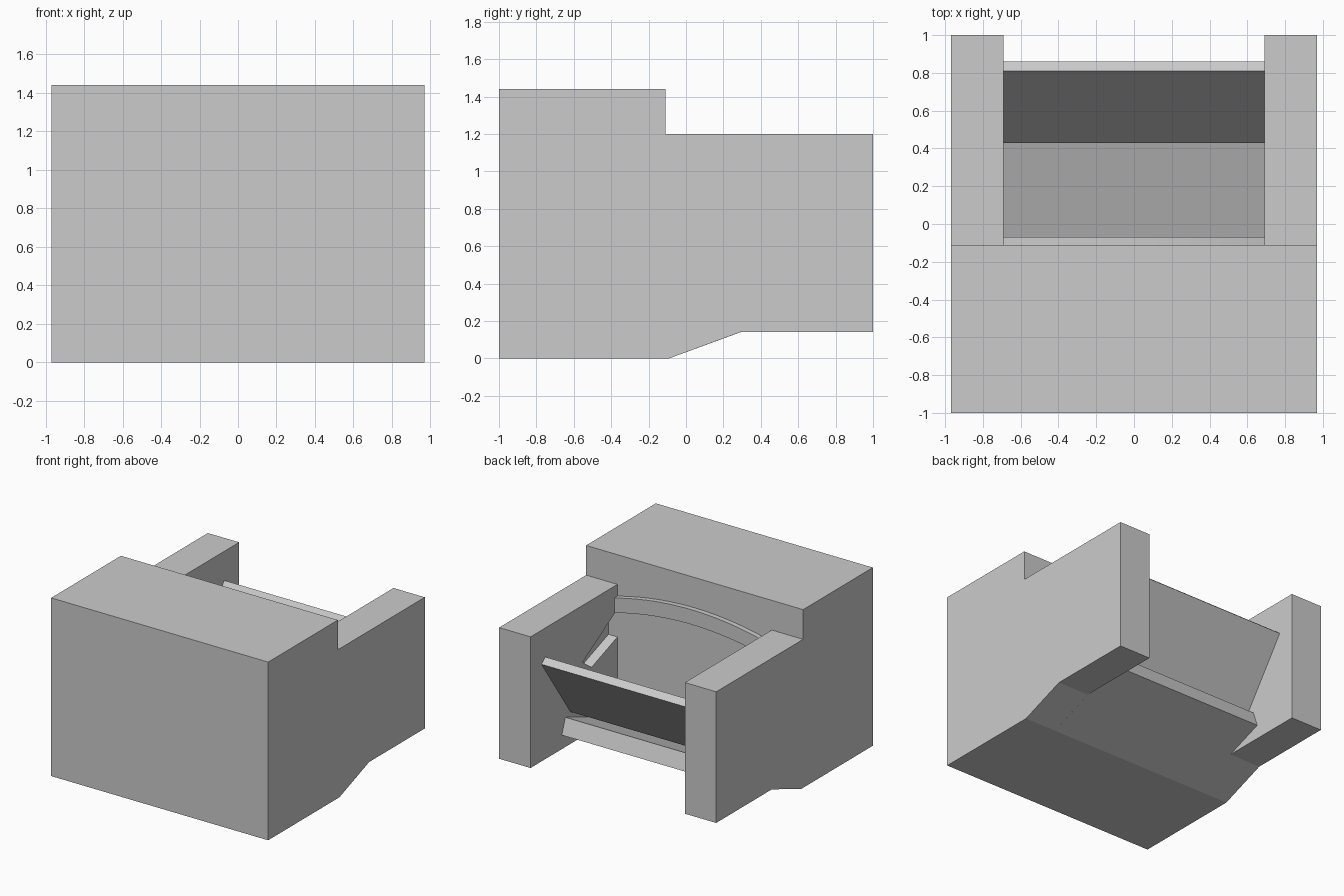
import bpy
import bmesh
from mathutils import Vector

if "Cube" in bpy.data.objects:
    bpy.data.objects.remove(bpy.data.objects["Cube"], do_unlink=True)

# Single flat colour
grey = bpy.data.materials.new("light grey")
grey.use_nodes = True
colour = (0.6, 0.6, 0.6, 1)
grey.diffuse_color = colour
grey.node_tree.nodes["Principled BSDF"].inputs["Base Color"].default_value = colour

HALF_WIDTH = 0.97
INNER = 0.69
WALL = -0.11


def prism(name, outline, direction):
    """Extrude a closed outline of 3D points along a vector."""
    bm = bmesh.new()
    face = bm.faces.new([bm.verts.new(p) for p in outline])
    extruded = bmesh.ops.extrude_face_region(bm, geom=[face])["geom"]
    moved = [g for g in extruded if isinstance(g, bmesh.types.BMVert)]
    bmesh.ops.translate(bm, verts=moved, vec=Vector(direction))
    bmesh.ops.recalc_face_normals(bm, faces=bm.faces[:])
    mesh = bpy.data.meshes.new(name)
    bm.to_mesh(mesh)
    bm.free()
    mesh.materials.append(grey)
    obj = bpy.data.objects.new(name, mesh)
    bpy.context.scene.collection.objects.link(obj)
    return obj


def side_prism(name, profile, x0, x1):
    """Extrude a (y, z) side profile across the width."""
    return prism(name, [(x0, y, z) for y, z in profile], (x1 - x0, 0, 0))


def cut(target, cutter):
    mod = target.modifiers.new(cutter.name, 'BOOLEAN')
    mod.operation = 'DIFFERENCE'
    mod.solver = 'EXACT'
    mod.object = cutter
    cutter.hide_render = True
    cutter.hide_viewport = True
    cutter.display_type = 'WIRE'


# Body: tall block with two lower arms
body = side_prism("body", [(-1, 0), (-0.09, 0), (0.29, 0.14), (1, 0.14), (1, 1.2),
                           (WALL, 1.2), (WALL, 1.44), (-1, 1.44)],
                  -HALF_WIDTH, HALF_WIDTH)

# Open bay between the arms
bay = side_prism("bay_cutter", [(WALL, -0.5), (1.5, -0.5), (1.5, 2), (WALL, 2)], -INNER, INNER)
cut(body, bay)

# Slanted pocket inside each arm
pocket = [(WALL, 1.0), (0.335, 0.74), (0.22, 0.656), (WALL, 0.775)]
for side, label in ((1, "left"), (-1, "right")):
    cut(body, side_prism(label + "_pocket_cutter", pocket,
                         side * (INNER - 0.05), side * (INNER + 0.08)))

# Sloping floor with a squared lip
side_prism("sloping_floor", [(WALL, 0), (-0.09, 0), (0.6, 0.253), (0.555, 0.38), (WALL, 0.135)],
           -INNER, INNER)

# Leaning panel
side_prism("leaning_panel", [(0.43, 0.44), (0.49, 0.4), (0.86, 0.925), (0.81, 0.965)],
           -INNER, INNER)

# Arched rail on the wall of the bay
STEPS = 24
xs = [INNER * (2 * i / STEPS - 1) for i in range(STEPS + 1)]


def arch(x, base):
    return base + 0.09 * (1 - (x / INNER) ** 2)


outline = [(x, WALL, arch(x, 1.105)) for x in xs]
outline += [(x, WALL, arch(x, 0.985)) for x in reversed(xs)]
prism("arched_rail", outline, (0, 0.04, 0))
